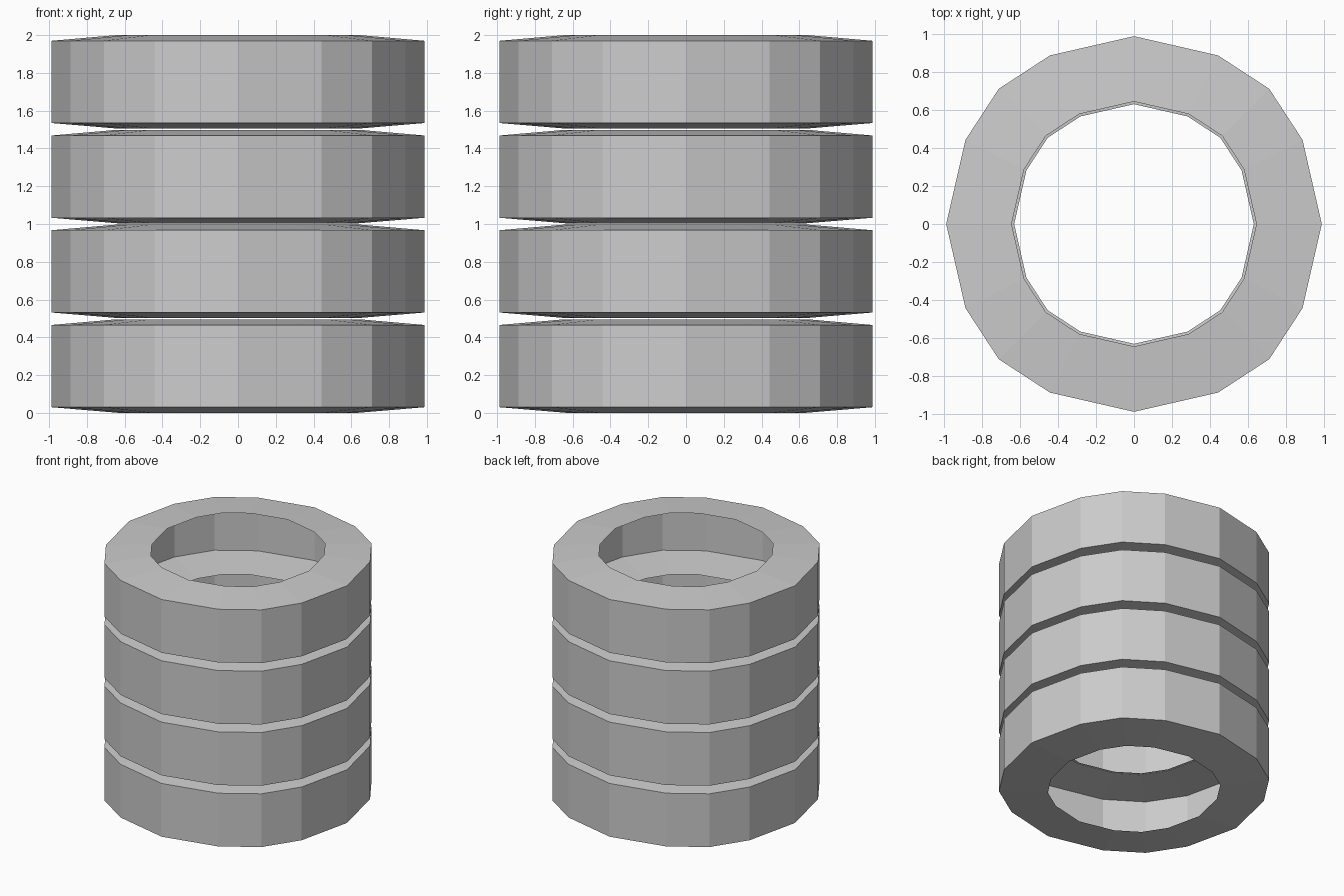
import bpy
import bmesh
from math import radians, cos, sin

cube = bpy.data.objects.get("Cube")
if cube:
    bpy.data.objects.remove(cube, do_unlink=True)

grey = bpy.data.materials.new("plain grey")
grey.use_nodes = True
colour = (0.6, 0.6, 0.6, 1)
grey.diffuse_color = colour
grey.node_tree.nodes["Principled BSDF"].inputs["Base Color"].default_value = colour

RINGS = 4
GAP = 0.006
HEIGHT = (2 - GAP * (RINGS - 1)) / RINGS

# Sixteen-sided outline: one quarter as (angle, radius), repeated four times
quarter = [(0, 0.987), (26.5, 0.99), (45, 1.005), (63.5, 0.99)]
outline = [(r * cos(radians(a + 90 * q)), r * sin(radians(a + 90 * q)))
           for q in range(4) for a, r in quarter]

# Open C-shaped section, bottom lip to top lip: (scale of outline, height)
section = [(0.638, 0), (1, 0.03), (1, HEIGHT - 0.03), (0.652, HEIGHT)]


def make_ring(name, base):
    bm = bmesh.new()
    loops = [[bm.verts.new((x * s, y * s, base + z)) for x, y in outline]
             for s, z in section]
    n = len(outline)
    for low, high in zip(loops, loops[1:]):
        for i in range(n):
            j = (i + 1) % n
            bm.faces.new((low[i], low[j], high[j], high[i]))
    mesh = bpy.data.meshes.new(name)
    bm.to_mesh(mesh)
    bm.free()
    mesh.materials.append(grey)
    ring = bpy.data.objects.new(name, mesh)
    bpy.context.collection.objects.link(ring)


# Stack of identical hollow rings
for k in range(RINGS):
    make_ring(f"hollow_ring_{k + 1}", k * (HEIGHT + GAP))
